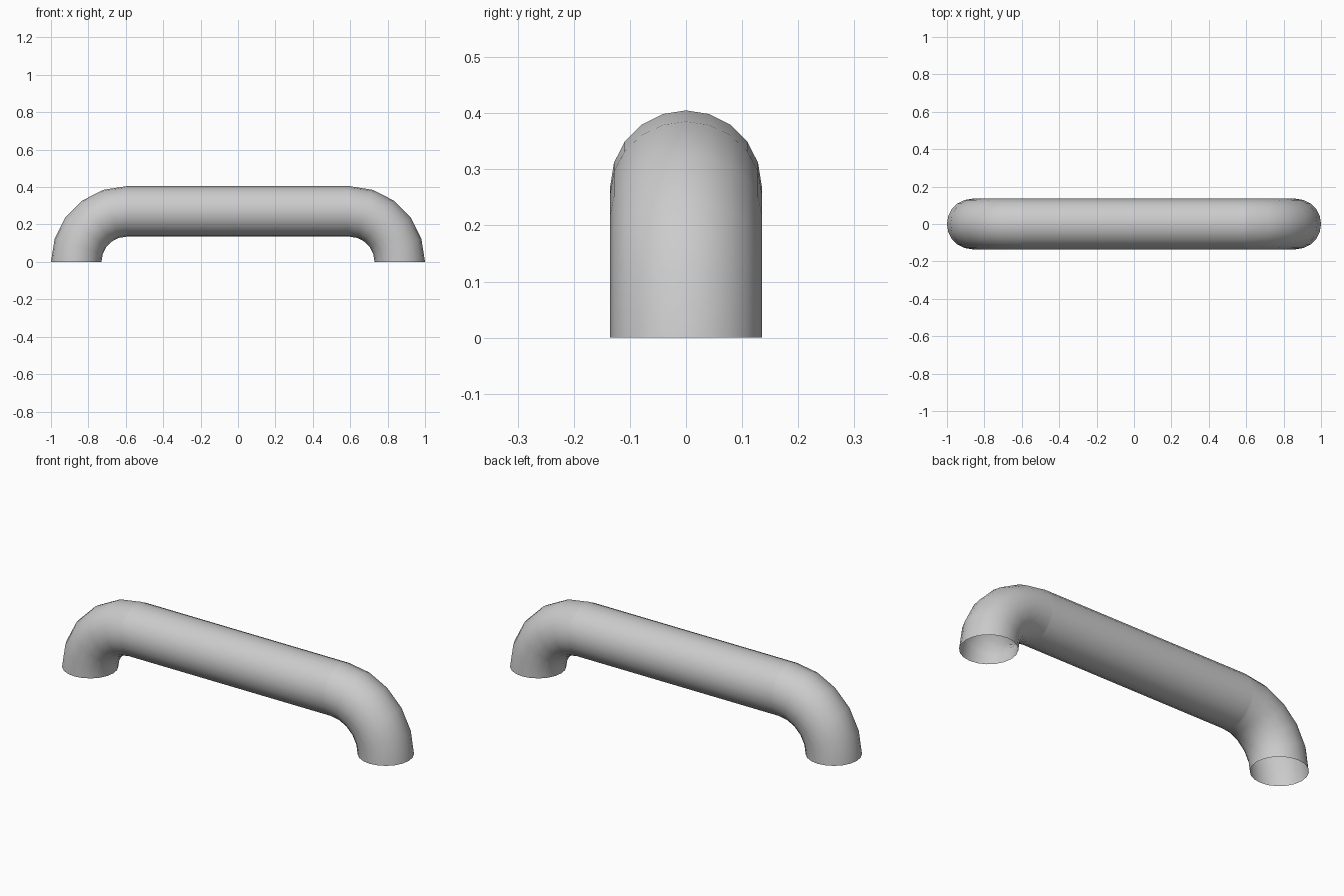
import bpy, bmesh
from math import sin, cos, pi, radians

if "Cube" in bpy.data.objects:
    bpy.data.objects.remove(bpy.data.objects["Cube"])

R = 0.135          # tube radius
BEND = 0.27        # centreline radius of the elbows
CX = 0.595         # x of the elbow centres
SIDES, STEPS = 20, 5


def tube(name, stations):
    """Sweep a ring along stations of (x centre, angle of the outward direction)."""
    bm = bmesh.new()
    rings = []
    for cx, t in stations:
        ring = []
        for j in range(SIDES):
            a = 2 * pi * j / SIDES
            d = BEND + R * cos(a)
            ring.append(bm.verts.new((cx + d * cos(t), R * sin(a), d * sin(t))))
        rings.append(ring)
    for p, q in zip(rings, rings[1:]):
        for j in range(SIDES):
            k = (j + 1) % SIDES
            bm.faces.new((p[j], q[j], q[k], p[k]))
    me = bpy.data.meshes.new(name)
    bm.to_mesh(me)
    bm.free()
    me.shade_smooth()
    ob = bpy.data.objects.new(name, me)
    bpy.context.collection.objects.link(ob)
    return ob


# Quarter-turn elbows, open at the floor
angles = [radians(90 * i / STEPS) for i in range(STEPS + 1)]
tube("left_elbow", [(-CX, pi - t) for t in angles])
tube("right_elbow", [(CX, pi / 2 - t) for t in angles])

# Straight grip between the elbows
tube("grip_bar", [(-CX, pi / 2), (CX, pi / 2)])
